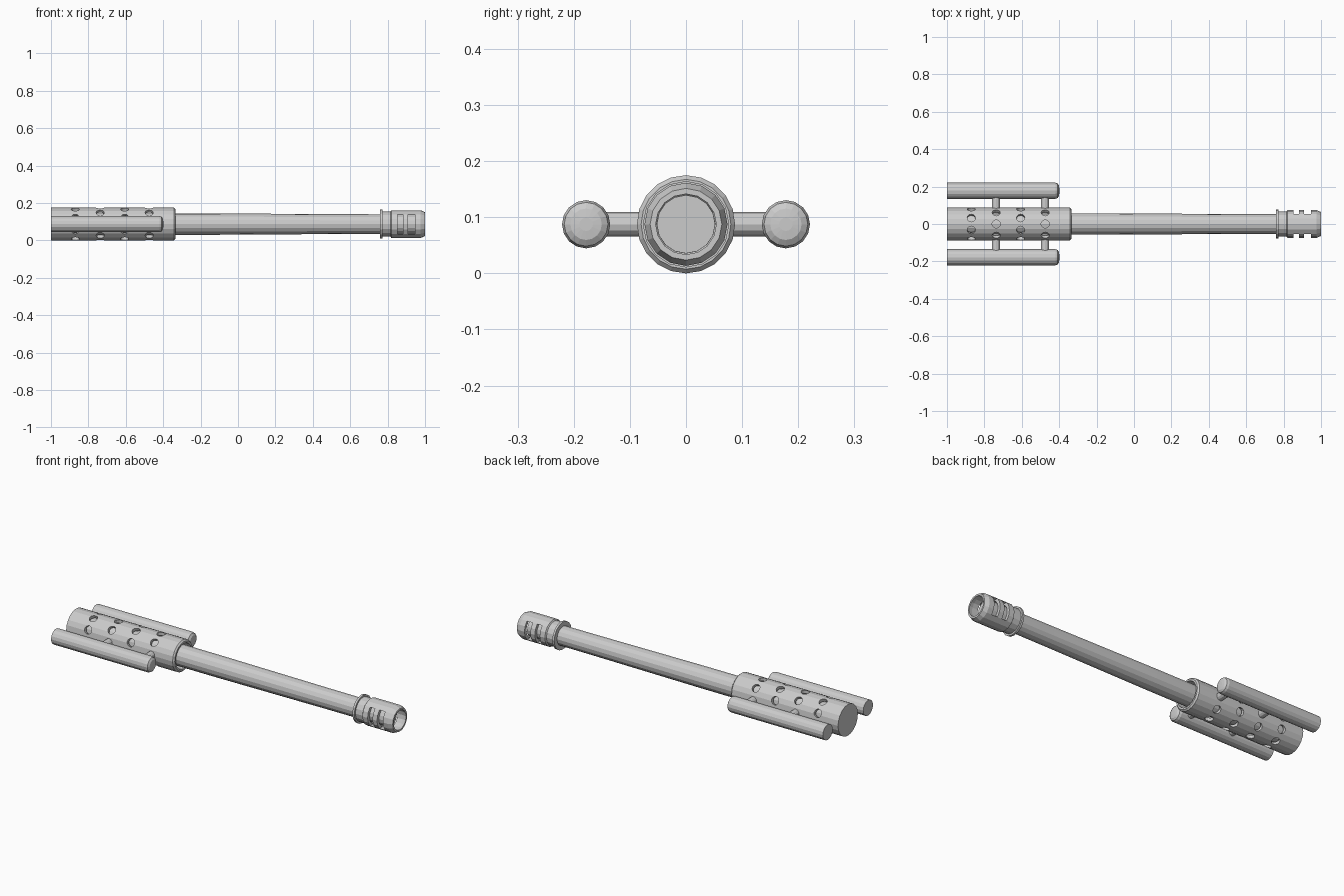
import bpy, bmesh, math
from mathutils import Matrix, Vector

if "Cube" in bpy.data.objects:
    bpy.data.objects.remove(bpy.data.objects["Cube"])

CZ = 0.0875  # height of the barrel axis


def finish(name, bm):
    bmesh.ops.recalc_face_normals(bm, faces=bm.faces[:])
    me = bpy.data.meshes.new(name)
    bm.to_mesh(me)
    bm.free()
    ob = bpy.data.objects.new(name, me)
    bpy.context.collection.objects.link(ob)
    return ob


def lathe(name, profile, sides, y=0.0, closed=False):
    """Spin (x, radius) points about the x axis; cap the ends unless closed."""
    bm = bmesh.new()
    rings = []
    for x, r in profile:
        rings.append([bm.verts.new((x, y + r * math.sin(2 * math.pi * i / sides),
                                    CZ + r * math.cos(2 * math.pi * i / sides)))
                      for i in range(sides)])
    n = len(rings)
    for k in range(n if closed else n - 1):
        a, b = rings[k], rings[(k + 1) % n]
        for i in range(sides):
            j = (i + 1) % sides
            bm.faces.new((a[i], a[j], b[j], b[i]))
    if not closed:
        bm.faces.new(rings[0])
        bm.faces.new(rings[-1])
    return finish(name, bm)


def cut(ob, bm):
    """Subtract a bmesh from an object and bake the result."""
    cutter = finish("cutter", bm)
    cutter.hide_render = True
    mod = ob.modifiers.new("cut", 'BOOLEAN')
    mod.operation, mod.solver, mod.object = 'DIFFERENCE', 'EXACT', cutter
    dg = bpy.context.evaluated_depsgraph_get()
    me = bpy.data.meshes.new_from_object(ob.evaluated_get(dg))
    ob.modifiers.clear()
    ob.data = me
    bpy.data.objects.remove(cutter)


def rod(bm, start, direction, length, radius, sides):
    d = Vector(direction).normalized()
    m = (Matrix.Translation(Vector(start) + d * length / 2)
         @ d.to_track_quat('Z', 'Y').to_matrix().to_4x4())
    bmesh.ops.create_cone(bm, cap_ends=True, segments=sides, radius1=radius,
                          radius2=radius, depth=length, matrix=m)


# Perforated shroud, closed at the rear and open at the front
shroud = lathe("shroud", [(-1, 0.0875), (-0.343, 0.0875), (-0.335, 0.08),
                          (-0.335, 0.07), (-0.98, 0.07)], 20)
holes = bmesh.new()
for col, x in enumerate((-0.87, -0.737, -0.606, -0.475)):
    for k in range(8):
        a = math.radians(45 * k + (22.5 if col % 2 == 0 else 0))
        d = Vector((0, math.sin(a), math.cos(a)))
        rod(holes, Vector((x, 0, CZ)) + d * 0.06, d, 0.05, 0.022, 12)
cut(shroud, holes)

# Long tapered barrel, running inside the shroud and muzzle brake
lathe("barrel", [(-0.97, 0.058), (-0.1, 0.057), (0.55, 0.053), (0.945, 0.052)], 16)

# Slotted muzzle brake with a rear flange
brake = lathe("muzzle_brake", [(0.76, 0.05), (0.76, 0.077), (0.772, 0.077),
                               (0.772, 0.067), (0.815, 0.067), (0.82, 0.074),
                               (0.977, 0.074), (1.0, 0.064), (1.0, 0.054),
                               (0.98, 0.057), (0.82, 0.057), (0.81, 0.05)],
              16, closed=True)
slots = bmesh.new()
for x, w in ((0.867, 0.03), (0.928, 0.036)):
    for s in (-1, 1):
        bmesh.ops.create_cube(slots, size=1, matrix=Matrix.Translation((x, s * 0.055, CZ))
                              @ Matrix.Diagonal((w, 0.08, 0.104, 1)))
cut(brake, slots)

# Side rods with rounded front ends, each held by two struts
for s, side in ((-1, "front"), (1, "back")):
    lathe("side_rod_" + side, [(-1, 0.043), (-0.42, 0.043), (-0.408, 0.039),
                               (-0.401, 0.028), (-0.399, 0.012)], 16, y=s * 0.178)
    for i, x in enumerate((-0.737, -0.475)):
        bm = bmesh.new()
        rod(bm, (x, s * 0.05, CZ), (0, s, 0), 0.11, 0.0215, 12)
        finish(f"strut_{side}_{i + 1}", bm)
